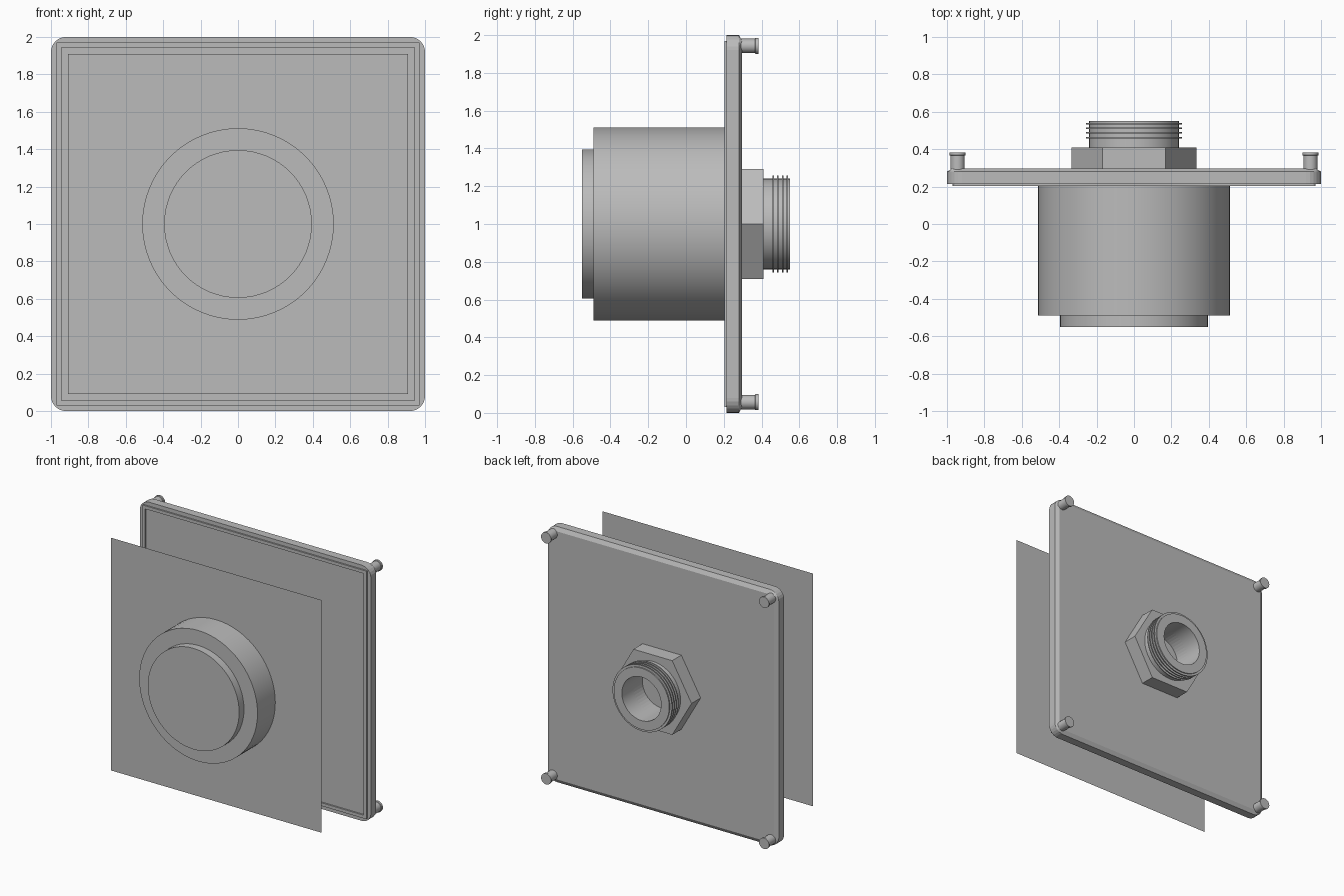
import bpy, bmesh, math
from mathutils import Matrix

cube = bpy.data.objects.get("Cube")
if cube:
    bpy.data.objects.remove(cube, do_unlink=True)

grey = bpy.data.materials.new("plain grey")
grey.use_nodes = True
colour = (0.5, 0.5, 0.5, 1)
grey.diffuse_color = colour
grey.node_tree.nodes["Principled BSDF"].inputs["Base Color"].default_value = colour


def finish(name, bm, x=0, z=1):
    bmesh.ops.remove_doubles(bm, verts=bm.verts, dist=1e-5)
    bmesh.ops.recalc_face_normals(bm, faces=bm.faces)
    mesh = bpy.data.meshes.new(name)
    bm.to_mesh(mesh)
    bm.free()
    mesh.materials.append(grey)
    obj = bpy.data.objects.new(name, mesh)
    obj.location = (x, 0, z)
    bpy.context.collection.objects.link(obj)
    return obj


def lathe(name, profile, sides, x=0, z=1):
    """Spin (radius, y) points around the y axis."""
    bm = bmesh.new()
    verts = [bm.verts.new((r, y, 0)) for r, y in profile]
    edges = [bm.edges.new(pair) for pair in zip(verts, verts[1:])]
    bmesh.ops.spin(bm, geom=verts + edges, cent=(0, 0, 0), axis=(0, 1, 0),
                   angle=math.tau, steps=sides, use_merge=True)
    return finish(name, bm, x, z)


def square_loop(half, radius, steps=6):
    """Rounded square outline, starting at the +x +z corner."""
    pts = []
    for q in range(4):
        sx, sz = (1, -1, -1, 1)[q], (1, 1, -1, -1)[q]
        for i in range(steps + 1):
            a = math.pi / 2 * (q + i / steps)
            pts.append((sx * (half - radius) + radius * math.cos(a),
                        sz * (half - radius) + radius * math.sin(a)))
    return pts


def loft(name, sections, cap=True):
    """Bridge (half size, corner radius, y) sections; join ends if not capped."""
    bm = bmesh.new()
    rings = [[bm.verts.new((x, y, z)) for x, z in square_loop(half, r)]
             for half, r, y in sections]
    pairs = list(zip(rings, rings[1:]))
    if not cap:
        pairs.append((rings[-1], rings[0]))
    for a, b in pairs:
        for i in range(len(a)):
            j = (i + 1) % len(a)
            bm.faces.new((a[i], a[j], b[j], b[i]))
    if cap:
        bm.faces.new(rings[0])
        bm.faces.new(rings[-1])
    return finish(name, bm)


# Square mounting plate with chamfered back and a raised front lip
loft("mounting_plate", [(0.97, 0.05, 0.215), (1, 0.08, 0.215),
                        (1, 0.08, 0.28), (0.97, 0.002, 0.297)])
loft("front_lip", [(0.97, 0.002, 0.22), (0.97, 0.002, 0.203),
                   (0.945, 0.002, 0.203), (0.945, 0.002, 0.22)], cap=False)

# Thin floating front panel
bm = bmesh.new()
bmesh.ops.create_grid(bm, x_segments=1, y_segments=1, size=0.91,
                      matrix=Matrix.Translation((0, -0.27, 0)) @ Matrix.Rotation(math.pi / 2, 4, "X"))
finish("front_panel", bm)

# Round housing with a smaller front cap
lathe("housing", [(0, -0.55), (0.395, -0.55), (0.395, -0.49), (0.512, -0.49),
                  (0.512, 0.215), (0, 0.215)], 64)

# Hex nut, bored through
bm = bmesh.new()
loops = []
for y in (0.29, 0.41):
    for sides_r in (0.335, 0.17):
        loops.append([])
        for i in range(48):
            a = math.tau * i / 48
            r = sides_r
            if r > 0.2:
                r *= math.cos(math.pi / 6) / math.cos(a % (math.pi / 3) - math.pi / 6)
            loops[-1].append(bm.verts.new((r * math.cos(a), y, r * math.sin(a))))
for a, b in ((0, 1), (1, 3), (3, 2), (2, 0)):
    for i in range(48):
        j = (i + 1) % 48
        bm.faces.new((loops[a][i], loops[a][j], loops[b][j], loops[b][i]))
bmesh.ops.dissolve_limit(bm, angle_limit=0.01, verts=bm.verts, edges=bm.edges)
finish("hex_nut", bm)

# Threaded outlet with four thin ridges
profile = [(0.17, 0.41), (0.24, 0.41)]
for k in range(4):
    y = 0.462 + 0.025 * k
    profile += [(0.24, y - 0.004), (0.257, y - 0.004), (0.257, y + 0.004), (0.24, y + 0.004)]
profile += [(0.24, 0.55), (0.17, 0.55), (0.17, 0.41)]
lathe("threaded_outlet", profile, 48)

# Corner pins with flat heads
for sx, side in ((1, "left"), (-1, "right")):
    for sz, level in ((1, "upper"), (-1, "lower")):
        lathe(f"{level}_{side}_pin",
              [(0, 0.28), (0.038, 0.28), (0.038, 0.365), (0.043, 0.368),
               (0.043, 0.383), (0, 0.383)], 20, sx * 0.943, 1 + sz * 0.943)

# Smooth the turned parts, keeping their rims sharp
bpy.ops.object.select_all(action="DESELECT")
for obj in bpy.context.scene.objects:
    if obj.name in ("housing", "threaded_outlet") or obj.name.endswith("_pin"):
        obj.select_set(True)
        bpy.context.view_layer.objects.active = obj
bpy.ops.object.shade_smooth_by_angle(angle=math.radians(30))
